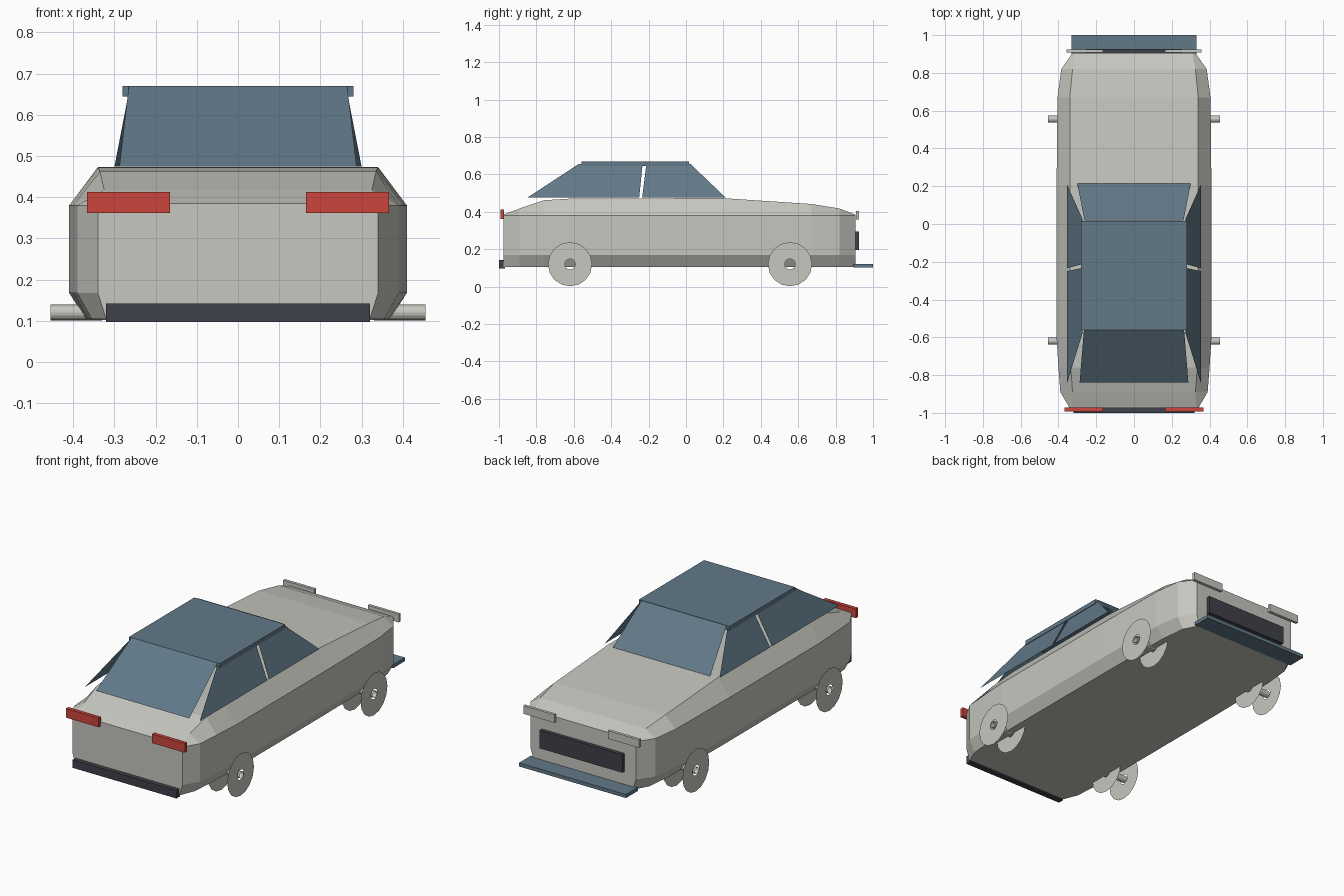
import bpy, bmesh, math
from mathutils import Vector

if "Cube" in bpy.data.objects:
    bpy.data.objects.remove(bpy.data.objects["Cube"], do_unlink=True)


def material(name, rgb):
    m = bpy.data.materials.new(name)
    m.use_nodes = True
    m.diffuse_color = (*rgb, 1)
    m.node_tree.nodes["Principled BSDF"].inputs["Base Color"].default_value = (*rgb, 1)
    return m


PAINT = material("pale grey paint", (0.56, 0.57, 0.52))
GLASS = material("blue grey glass", (0.12, 0.19, 0.245))
RED = material("red lamp", (0.6, 0.06, 0.045))
DARK = material("dark trim", (0.048, 0.053, 0.065))


def finish(name, bm, mat, recalc=True):
    if recalc:
        bmesh.ops.recalc_face_normals(bm, faces=bm.faces)
    mesh = bpy.data.meshes.new(name)
    bm.to_mesh(mesh)
    bm.free()
    mesh.materials.append(mat)
    ob = bpy.data.objects.new(name, mesh)
    bpy.context.scene.collection.objects.link(ob)
    return ob


def box(name, lo, hi, mat):
    lo, hi = Vector(lo), Vector(hi)
    bm = bmesh.new()
    bmesh.ops.create_cube(bm, size=1)
    for v in bm.verts:
        v.co = (lo + hi) / 2 + v.co * (hi - lo)
    return finish(name, bm, mat)


def pane(name, corners, mat):
    bm = bmesh.new()
    bm.faces.new([bm.verts.new(c) for c in corners])
    return finish(name, bm, mat, recalc=False)


def mirror(x, side):
    return (min(side * x[0], side * x[1]), max(side * x[0], side * x[1]))


# Body shell: cross-sections along y as (y, top height, top, belt and floor half widths)
SECTIONS = [
    (-0.975, 0.385, 0.33, 0.34, 0.32),
    (-0.89, 0.418, 0.325, 0.39, 0.355),
    (-0.76, 0.462, 0.335, 0.40, 0.365),
    (-0.60, 0.472, 0.34, 0.41, 0.37),
    (0.20, 0.473, 0.34, 0.41, 0.37),
    (0.67, 0.442, 0.34, 0.405, 0.365),
    (0.82, 0.418, 0.325, 0.385, 0.35),
    (0.905, 0.385, 0.31, 0.325, 0.305),
]
FLOOR, SILL, BELT = 0.105, 0.168, 0.38
bm = bmesh.new()
rings = []
for y, top, wt, wb, wf in SECTIONS:
    half = [(wf, FLOOR), (wb, SILL), (wb, BELT), (wt, top)]
    loop = half + [(-x, z) for x, z in reversed(half)]
    rings.append([bm.verts.new((x, y, z)) for x, z in loop])
for a, b in zip(rings, rings[1:]):
    for i in range(len(a)):
        j = (i + 1) % len(a)
        bm.faces.new((a[i], a[j], b[j], b[i]))
bm.faces.new(rings[0])
bm.faces.new(rings[-1])
finish("body", bm, PAINT)

# Roof and end windows
box("roof", (-0.28, -0.56, 0.645), (0.28, 0.015, 0.67), GLASS)
pane("front_window", [(-0.288, -0.84, 0.474), (0.288, -0.84, 0.474),
                      (0.265, -0.56, 0.67), (-0.265, -0.56, 0.67)], GLASS)
pane("back_window", [(0.30, 0.215, 0.474), (-0.30, 0.215, 0.474),
                     (-0.262, 0.018, 0.67), (0.262, 0.018, 0.67)], GLASS)

# Side windows: two panes per side with a slanted gap between them
LOW, HIGH = (0.355, 0.478), (0.272, 0.655)
for side, label in ((1, "left"), (-1, "right")):
    for part, y in (("front", (-0.845, -0.25, -0.232, -0.575)),
                    ("back", (-0.234, 0.21, 0.025, -0.212))):
        pts = [(side * e[0], yy, e[1]) for e, yy in zip((LOW, LOW, HIGH, HIGH), y)]
        pane(f"{label}_{part}_side_window", pts if side > 0 else pts[::-1], GLASS)

# Lamps
for side, label in ((1, "left"), (-1, "right")):
    a, b = mirror((0.165, 0.367), side)
    box(f"{label}_red_lamp", (a, -0.993, 0.362), (b, -0.972, 0.413), RED)
    a, b = mirror((0.165, 0.357), side)
    box(f"{label}_pale_lamp", (a, 0.908, 0.36), (b, 0.924, 0.405), PAINT)

# Bumper, grille and splitter
box("front_bumper", (-0.32, -1.0, 0.097), (0.32, -0.968, 0.142), DARK)
box("grille", (-0.255, 0.895, 0.195), (0.255, 0.926, 0.295), DARK)
box("splitter", (-0.33, 0.895, 0.102), (0.33, 1.0, 0.122), GLASS)

# Wheels: two thin discs with an open centre, joined by a hub tube
SEGMENTS = 16


def circle(bm, x, y, r, n=SEGMENTS):
    return [bm.verts.new((x, y + r * math.sin(math.tau * i / n),
                          0.12 - r * math.cos(math.tau * i / n))) for i in range(n)]


def bridge(bm, a, b):
    for i in range(len(a)):
        j = (i + 1) % len(a)
        bm.faces.new((a[i], a[j], b[j], b[i]))


for side, label in ((1, "left"), (-1, "right")):
    for end, y in (("front", -0.62), ("back", 0.556)):
        bm = bmesh.new()
        for x in (0.33, 0.45):
            bridge(bm, circle(bm, side * x, y, 0.118), circle(bm, side * x, y, 0.028))
        finish(f"{label}_{end}_wheel", bm, PAINT)
        bm = bmesh.new()
        bridge(bm, circle(bm, side * 0.33, y, 0.019), circle(bm, side * 0.455, y, 0.019))
        finish(f"{label}_{end}_hub", bm, PAINT)
